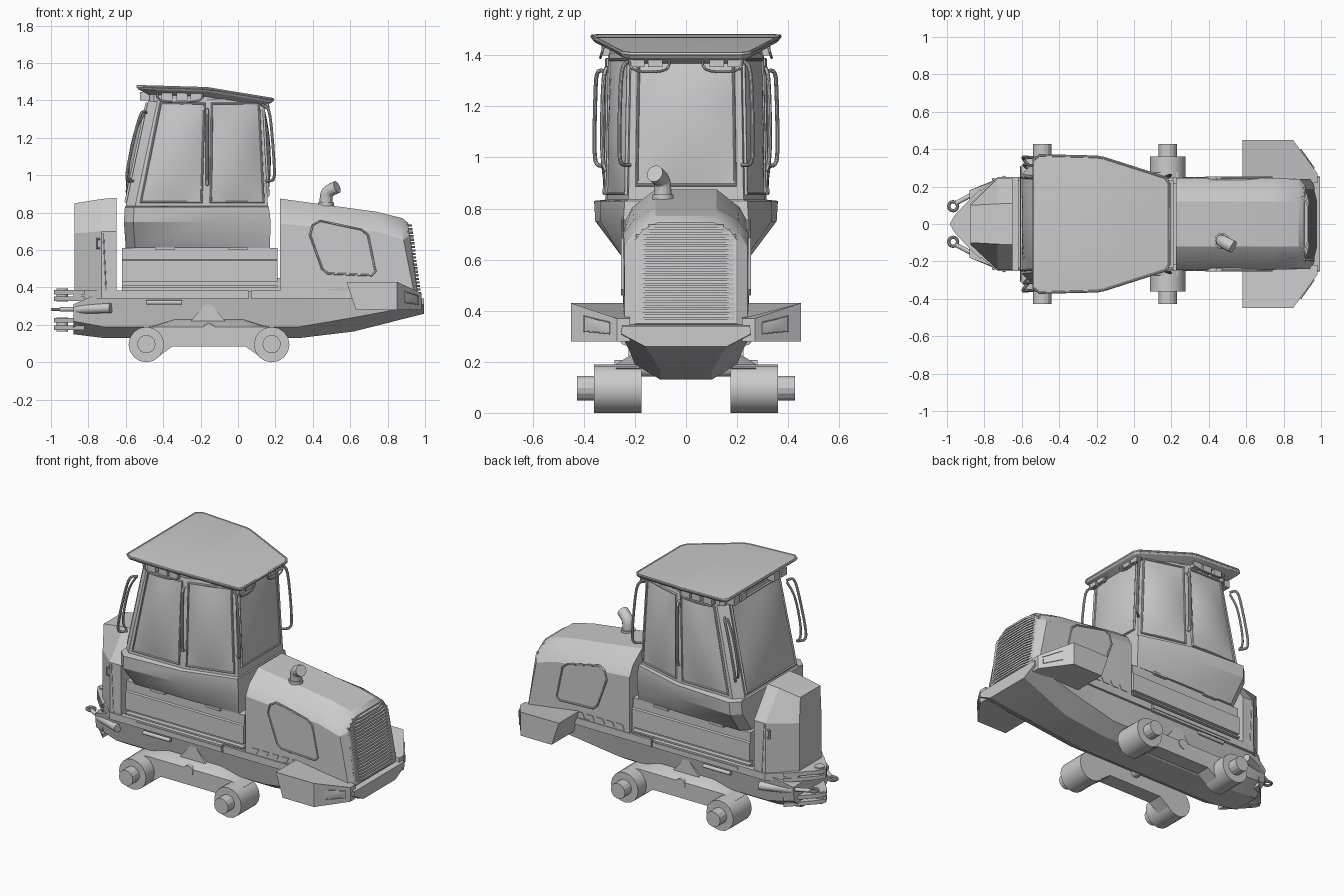
import bpy, bmesh, math
from mathutils import Vector as V

if "Cube" in bpy.data.objects:
    bpy.data.objects.remove(bpy.data.objects["Cube"])

def mesh(name, verts, faces):
    me = bpy.data.meshes.new(name)
    me.from_pydata([tuple(v) for v in verts], [], faces)
    bm = bmesh.new(); bm.from_mesh(me)
    bmesh.ops.recalc_face_normals(bm, faces=bm.faces)
    bm.to_mesh(me); bm.free()
    ob = bpy.data.objects.new(name, me)
    bpy.context.collection.objects.link(ob)
    return ob

def loft(name, rings, strips=False):   # strips: caps made of cross strips for mirrored rings
    n, m = len(rings[0]), len(rings)
    faces = [(i*n+j, i*n+(j+1) % n, (i+1)*n+(j+1) % n, (i+1)*n+j) for i in range(m-1) for j in range(n)]
    for o in (0, (m-1)*n):
        if strips: faces += [(o+i, o+i+1, o+n-2-i, o+n-1-i) for i in range(n//2-1)]
        else: faces.append(tuple(range(o, o+n)))
    return mesh(name, [v for r in rings for v in r], faces)

def both(half):            # closed ring from a half outline, mirrored in y
    return half + [(x, -y, z) for x, y, z in reversed(half)]

def section(x, *yz):       # half section at one x
    return both([(x, y, z) for y, z in yz])

def prism(name, pts, axis, a, b):
    put = {'y': lambda p, t: (p[0], t, p[1]), 'z': lambda p, t: (p[0], p[1], t)}[axis]
    return loft(name, [[put(p, t) for p in pts] for t in (a, b)])

def box(name, x0, x1, y0, y1, z0, z1):
    return prism(name, [(x0, y0), (x1, y0), (x1, y1), (x0, y1)], 'z', z0, z1)

def tube(name, pts, r, closed=False, sides=3):
    cu = bpy.data.curves.new(name, 'CURVE'); cu.dimensions = '3D'
    cu.bevel_depth = r; cu.bevel_resolution = sides; cu.use_fill_caps = True
    sp = cu.splines.new('POLY'); sp.points.add(len(pts)-1); sp.use_cyclic_u = closed
    for p, q in zip(sp.points, pts): p.co = (*q, 1)
    ob = bpy.data.objects.new(name, cu); bpy.context.collection.objects.link(ob)
    return ob

def bent(name, pts, r, sides=3):       # tube with rounded bends
    pts = [V(p) for p in pts]
    for _ in range(2):
        cut = [q for a, b in zip(pts, pts[1:]) for q in (a.lerp(b, .25), a.lerp(b, .75))]
        pts = [pts[0]] + cut[1:-1] + [pts[-1]]
    return tube(name, pts, r, sides=sides)

def cyl(name, p, q, r):
    return tube(name, [p, q], r, sides=6)

def window(name, quad, u0=.07, u1=.93, v0=.04, v1=.97, bulge=.026, frame=.008, centre=(-.2, 0, 1.1)):
    a, b, c, d = [V(p) for p in quad]
    n = (b-a).cross(d-a).normalized()
    if n.dot((a+c)/2 - V(centre)) < 0: n = -n
    at = lambda u, v: a.lerp(b, u).lerp(d.lerp(c, u), v)
    k = 10; vs = []
    for i in range(k+1):
        for j in range(k+1):
            s, t = i/k, j/k
            vs.append(at(u0+(u1-u0)*s, v0+(v1-v0)*t) + n*(.004 + bulge*16*s*(1-s)*t*(1-t)))
    mesh(name, vs, [(i*(k+1)+j, (i+1)*(k+1)+j, (i+1)*(k+1)+j+1, i*(k+1)+j+1) for i in range(k) for j in range(k)])
    tube(name+"_frame", [at(u, v)+n*.004 for u, v in ((u0, v0), (u1, v0), (u1, v1), (u0, v1))], frame, True)

# chassis hull
loft("chassis_hull", [section(-.88, (.09, .15), (.17, .22), (.18, .31)),
    section(-.72, (.10, .13), (.20, .19), (.24, .38)), section(.33, (.10, .13), (.20, .19), (.24, .38)),
    section(.62, (.10, .165), (.22, .24), (.25, .40)), section(.995, (.16, .26), (.255, .31), (.25, .34))])
prism("deck_plate", [(.06, .25), (-.73, .25), (-.88, .13), (-.88, -.13), (-.73, -.25), (.06, -.25)], 'z', .34, .385)
box("deck_recess", -.62, .25, -.22, .22, .37, .45)
box("deck_lip", -.62, .21, -.25, .25, .40, .41)
loft("cab_platform", [section(x, (.245, .43), (.245, .545), (.235, .55), (.235, .61)) for x in (-.62, .21)])

# hood
loft("hood", [section(.225, (.245, .36), (.245, .74), (.21, .805), (.12, .875)),
    section(.74, (.245, .36), (.245, .70), (.205, .755), (.12, .805)),
    both([(.95, .24, .33), (.885, .24, .655), (.88, .205, .715), (.88, .12, .77)]),
    both([(.965, .195, .35), (.92, .195, .68), (.912, .17, .715), (.91, .11, .745)])], True)
# grille slats
for i in range(20):
    z = .37 + i*.019
    x = .965 - (z-.36)*.14
    w = .2 if z < .69 else .2-(z-.69)*1.3
    prism("grille_slat", [(x-.06, -w), (x-.004, -w), (x+.016, -w*.6), (x+.016, w*.6), (x-.004, w), (x-.06, w)], 'z', z-.006, z+.006)
panel = [(.385, .68), (.40, .735), (.44, .757), (.66, .71), (.695, .68), (.735, .485), (.715, .465), (.48, .475), (.45, .50)]
for s in (1, -1):
    prism("hood_side_panel", panel, 'y', s*.235, s*.249)
    tube("hood_panel_seal", [(x, s*.249, z) for x, z in panel], .006, True)
    for i in range(5):
        x = .26 + i*.07
        prism("hood_vent", [(x, .395), (x+.045, .395), (x+.06, .425), (x+.015, .425)], 'y', s*.24, s*.249)
# exhaust
bent("exhaust_pipe", [(.47, -.09, .80), (.47, -.09, .875), (.475, -.094, .905), (.495, -.104, .922), (.53, -.122, .937)], .034, sides=5)
cyl("exhaust_collar", (.47, -.09, .82), (.47, -.09, .855), .042)

# front fenders with lamps
for s in (1, -1):
    plan = [(.58, .22), (.58, .45), (.85, .45), (.98, .27), (.98, .22)]
    tops = [.43, .43, .43, .37, .37]
    lower = [(.63, .22), (.63, .45), (.85, .45), (.98, .27), (.98, .22)]
    loft("front_fender", [[(x, s*y, .28) for x, y in lower], [(x, s*y, z) for (x, y), z in zip(plan, tops)]])
    window("fender_lamp", [(.85, s*.45, .28), (.98, s*.27, .28), (.98, s*.27, .37), (.85, s*.45, .43)],
           .3, .85, .3, .75, .003, .003, (.7, s*.2, .35))

# cab shell: half rings of front, pillar, side and rear corner
def cabring(z, xr, wr, xm, wm, xf, wf):
    return both([(xf, wf, z), (xm, wm, z), (xr+.05, wr, z), (xr, wr-.05, z)])
low = cabring(.835, -.60, .315, -.17, .31, .16, .225)
high = cabring(1.40, -.48, .305, -.16, .30, .13, .215)
loft("cab_shell", [cabring(.61, -.60, .25, -.15, .25, .17, .235), cabring(.75, -.61, .355, -.17, .335, .175, .245),
    cabring(.83, -.605, .36, -.17, .335, .165, .24), low, high, cabring(1.408, -.48, .30, -.16, .30, .13, .21)], True)
for i, nm, kw in ((0, "door_glass_left", {}), (1, "side_glass_left", {}), (3, "rear_glass", dict(u0=.03, u1=.97, bulge=.035)),
                  (5, "side_glass_right", {}), (6, "door_glass_right", {}), (7, "windscreen", dict(v0=.1))):
    j = (i+1) % 8
    window(nm, [low[i], low[j], high[j], high[i]], **kw)

# roof with sloped underside and rim
plan = [(.19, .22, 1.408), (.17, .25, 1.411), (-.16, .355, 1.465), (-.20, .362, 1.467), (-.51, .37, 1.476), (-.54, .345, 1.477)]
grow = lambda k, dz: both([(-.18+(x+.18)*k, y*k, z+dz) for x, y, z in plan])
loft("roof", [grow(.83, -.045), grow(.98, -.018), grow(1, -.008), grow(.985, .003), grow(.96, .004)], True)
tube("roof_rim", grow(.99, -.002), .008, True)
loft("roof_liner", [both([(x*.82-.03, y*.82, 1.395) for x, y, z in plan]), both([(x*.82-.03, y*.82, z-.02) for x, y, z in plan])], True)

for s in (1, -1):
    # side work lamps
    for x in (-.38, -.30, -.225):
        box("side_lamp", x-.03, x+.03, s*.28, s*.33, 1.40, 1.44)
    bent("side_lamp_guard", [(-.43, s*.32, 1.445), (-.43, s*.335, 1.39), (-.19, s*.335, 1.39), (-.19, s*.32, 1.445)], .005)
    # front and rear work lamps
    for y in (.12, .19):
        box("front_lamp", .10, .165, s*(y-.028), s*(y+.028), 1.355, 1.395)
        box("rear_lamp", -.525, -.47, s*(y+.02), s*(y+.075), 1.40, 1.445)
    bent("front_lamp_guard", [(.16, s*.065, 1.40), (.165, s*.065, 1.335), (.165, s*.22, 1.335), (.16, s*.22, 1.40)], .005)
    # grab rails
    bent("front_rail", [(.13, s*.225, 1.375), (.165, s*.25, 1.36), (.18, s*.258, 1.25), (.197, s*.262, 1.02), (.19, s*.255, .97), (.15, s*.22, .97)], .008)
    bent("rear_rail", [(-.49, s*.31, 1.335), (-.515, s*.35, 1.345), (-.545, s*.355, 1.25), (-.595, s*.36, 1.02), (-.595, s*.35, .965), (-.56, s*.31, .97)], .008)
    bent("rear_rail_inner", [(-.50, s*.30, 1.33), (-.55, s*.315, 1.25), (-.595, s*.318, 1.02), (-.575, s*.30, .97)], .007)
    bent("door_handle", [(-.165, s*.30, 1.35), (-.165, s*.325, 1.345), (-.165, s*.33, .955), (-.165, s*.30, .95)], .009)
    # bogie
    beam = [(-.545, .175), (-.45, .195), (-.34, .228), (.03, .228), (.14, .195), (.235, .175), (.18, .10),
            (.13, .02), (.04, .085), (-.35, .085), (-.44, .02), (-.49, .10)]
    loft("bogie_beam", [[(x, s*y, min(z, top)) for x, z in beam] for y, top in ((.175, .3), (.215, .3), (.275, .19))])
    prism("bogie_bracket", [(-.26, .21), (-.06, .21), (-.155, .325), (-.165, .325)], 'y', s*.14, s*.225)
    cyl("bogie_pivot", (-.155, s*.1, .175), (-.155, s*.279, .175), .033)
    for x in (-.49, .18):
        cyl("wheel_hub", (x, s*.175, .095), (x, s*.36, .095), .095)
        tube("axle_stub", [(x, s*.35, .097), (x, s*.427, .097)], .049, sides=5)
    # hull side fittings
    cyl("side_cylinder", (-.49, s*.25, .32), (-.30, s*.25, .32), .012)
    box("side_rail", -.54, .06, s*.235, s*.255, .355, .375)
    box("side_step", .07, .62, s*.235, s*.25, .34, .385)
    for x in (-.44, -.05):
        box("platform_hinge", x, x+.1, s*.235, s*.255, .60, .615)

# rear cabinet
loft("rear_cabinet", [section(-.65, (.245, .37), (.245, .70), (.11, .88)), section(-.73, (.245, .37), (.245, .70), (.108, .873)),
    both([(-.875, .11, .37), (-.875, .11, .69), (-.875, .10, .85)])], True)
for s in (1, -1):
    tube("cabinet_handle", [(-.74, s*.235, .66), (-.755, s*.24, .66), (-.755, s*.24, .61), (-.74, s*.235, .61)], .006)
    tube("cabinet_door_seam", [(-.705, s*.243, .38), (-.72, s*.243, .69)], .004)
    # steering cylinders with eyes
    cyl("steering_cylinder", (-.68, s*.235, .29), (-.86, s*.16, .285), .026)
    cyl("steering_rod", (-.86, s*.16, .285), (-.95, s*.112, .283), .012)
    tube("steering_eye", [(-.967+.024*math.cos(a*math.pi/8), s*.095+.024*math.sin(a*math.pi/8), .283) for a in range(16)], .009, True)
# rear articulation hitch
for z in (.185, .225, .34, .375):
    prism("hitch_plate", [(-.82, -.19), (-.89, -.12), (-.96, -.045), (-.985, 0), (-.96, .045), (-.89, .12), (-.82, .19)], 'z', z-.012, z+.012)
cyl("hitch_pin_upper", (-.94, 0, .325), (-.94, 0, .395), .03)
cyl("hitch_pin_lower", (-.94, 0, .165), (-.94, 0, .24), .03)

# turn tubes into meshes and smooth the round parts
for ob in bpy.context.collection.objects: ob.select_set(True)
bpy.context.view_layer.objects.active = bpy.context.collection.objects[0]
bpy.ops.object.convert(target='MESH')
bpy.ops.object.shade_smooth_by_angle(angle=math.radians(25))
